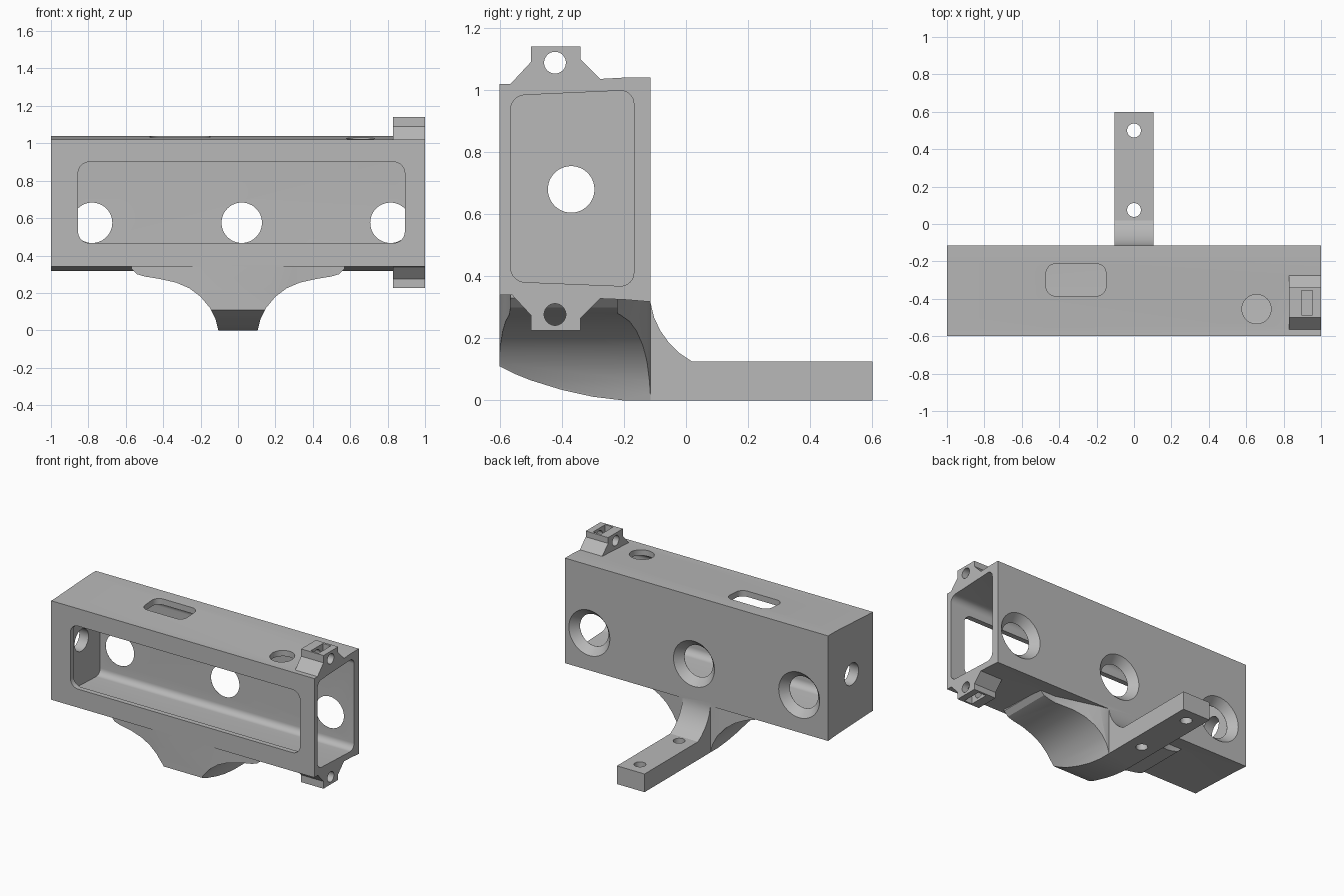
import bpy, bmesh, math
from mathutils import Vector

if "Cube" in bpy.data.objects:
    bpy.data.objects.remove(bpy.data.objects["Cube"], do_unlink=True)

grey = bpy.data.materials.new("plain grey")
grey.use_nodes = True
grey.diffuse_color = (0.48, 0.48, 0.48, 1)
grey.node_tree.nodes["Principled BSDF"].inputs["Base Color"].default_value = (0.48, 0.48, 0.48, 1)


def place(axis, a, b, depth):
    """Put a 2D profile point at a depth along the named axis."""
    return {"x": (depth, a, b), "y": (a, depth, b), "z": (a, b, depth)}[axis]


def loft(name, axis, first, last, lo, hi):
    """Join two matching outlines into a closed solid."""
    bm = bmesh.new()
    start = [bm.verts.new(place(axis, *p, lo)) for p in first]
    end = [bm.verts.new(place(axis, *p, hi)) for p in last]
    bm.faces.new(start)
    bm.faces.new(end)
    n = len(start)
    for i in range(n):
        j = (i + 1) % n
        bm.faces.new((start[i], start[j], end[j], end[i]))
    bmesh.ops.recalc_face_normals(bm, faces=bm.faces)
    mesh = bpy.data.meshes.new(name)
    bm.to_mesh(mesh)
    bm.free()
    mesh.materials.append(grey)
    obj = bpy.data.objects.new(name, mesh)
    bpy.context.collection.objects.link(obj)
    return obj


def prism(name, axis, points, lo, hi):
    return loft(name, axis, points, points, lo, hi)


def circle(a, b, r, n=48):
    return [(a + r * math.cos(math.tau * i / n), b + r * math.sin(math.tau * i / n))
            for i in range(n)]


def rect(a0, a1, b0, b1):
    return [(a0, b0), (a1, b0), (a1, b1), (a0, b1)]


def rounded(points, r, steps=8):
    """Round every corner of an outline with an arc."""
    out = []
    weight = math.sqrt(0.5)
    for i, p in enumerate(points):
        p = Vector(p)
        a = p + (Vector(points[i - 1]) - p).normalized() * r
        b = p + (Vector(points[(i + 1) % len(points)]) - p).normalized() * r
        for k in range(steps + 1):
            t = k / steps
            w = ((1 - t) ** 2, 2 * t * (1 - t) * weight, t * t)
            out.append(tuple((a * w[0] + p * w[1] + b * w[2]) / sum(w)))
    return out


def mirrored(half):
    """Complete an outline that is symmetric about the first coordinate."""
    return half + [(-a, b) for a, b in reversed(half)]


def combine(target, parts, operation):
    """Apply booleans to the target and remove the helper solids."""
    for part in parts:
        mod = target.modifiers.new(operation, "BOOLEAN")
        mod.operation = operation
        mod.solver = "EXACT"
        mod.object = part
        part.hide_render = True
    graph = bpy.context.evaluated_depsgraph_get()
    graph.update()
    mesh = bpy.data.meshes.new_from_object(target.evaluated_get(graph))
    target.modifiers.clear()
    target.data = mesh
    for part in parts:
        bpy.data.objects.remove(part, do_unlink=True)


# Flared bracket under the box: front outline trimmed by plan and side outlines
flare = [(0.105, 0), (0.12, 0.06), (0.15, 0.12), (0.2, 0.18), (0.26, 0.225),
         (0.33, 0.255), (0.42, 0.275), (0.5, 0.288), (0.54, 0.3), (0.57, 0.33), (0.57, 0.352)]
bracket = prism("bracket", "y", mirrored(flare), -0.7, 0)
plan = [(0.18, -0.6), (0.3, -0.585), (0.42, -0.57), (0.6, -0.565), (0.6, -0.22),
        (0.45, -0.22), (0.26, -0.16), (0.17, -0.13), (0.11, -0.115)]
belly = [(-0.6, 0.11), (-0.55, 0.085), (-0.5, 0.065), (-0.4, 0.034), (-0.3, 0.012),
         (-0.2, 0), (-0.1, 0), (-0.1, 0.345), (-0.6, 0.352)]
combine(bracket, [prism("bracket_plan", "z", mirrored(plan), -0.1, 0.5),
                  prism("bracket_side", "x", belly, -0.8, 0.8)], "INTERSECT")

# Rear arm with a curved root
arm_side = [(-0.2, 0), (0.6, 0), (0.6, 0.125), (0.02, 0.125), (-0.02, 0.152), (-0.055, 0.186),
            (-0.083, 0.225), (-0.103, 0.268), (-0.115, 0.318), (-0.15, 0.34), (-0.2, 0.34)]
arm = prism("arm", "x", arm_side, -0.105, 0.105)

# Screw lugs above and below the open end
lug = [(-0.565, 1.0), (-0.565, 1.02), (-0.5, 1.09), (-0.5, 1.14), (-0.34, 1.14),
       (-0.34, 1.1), (-0.275, 1.035), (-0.275, 1.0)]
flip = 1.365
lugs = [prism("upper_lug", "x", lug, 0.83, 1),
        prism("lower_lug", "x", [(y, flip - z) for y, z in lug], 0.83, 1)]

# Main box
section = [(-0.6, 0.34), (-0.565, 0.34), (-0.2, 0.325), (-0.115, 0.318),
           (-0.115, 1.04), (-0.2, 1.04), (-0.565, 1.02), (-0.6, 1.02)]
body = prism("holder_body", "x", section, -1, 1)
combine(body, [bracket, arm] + lugs, "UNION")

# Cavity, front window, and top openings
cavity = [(-0.565, 0.383), (-0.168, 0.367), (-0.168, 1.0), (-0.565, 0.982)]
cutters = [
    prism("cavity", "x", rounded(cavity, 0.045), -0.93, 1.1),
    prism("window", "y", rounded(rect(-0.855, 0.892, 0.467, 0.9), 0.06), -0.7, -0.5),
    prism("top_slot", "z", rounded(rect(-0.47, -0.15, -0.385, -0.213), 0.05), 0.9, 1.2),
    prism("top_hole", "z", circle(0.655, -0.455, 0.078), 0.9, 1.2),
    prism("end_hole", "x", circle(-0.37, 0.68, 0.075), -1.1, -0.8),
]
# Countersunk holes through the back wall
for x in (-0.78, 0.02, 0.815):
    cutters.append(prism("back_hole", "y", circle(x, 0.575, 0.108), -0.3, -0.05))
    cutters.append(loft("countersink", "y", circle(x, 0.575, 0.108),
                        circle(x, 0.575, 0.165), -0.167, -0.105))
# Arm bolt holes
for y in (0.075, 0.5):
    cutters.append(prism("arm_hole", "z", circle(0, y, 0.037), -0.1, 0.3))
# Lug screw holes and nut pockets
for z, lo, hi in ((1.088, 1.045, 1.2), (flip - 1.088, 0.15, flip - 1.045)):
    cutters.append(prism("lug_hole", "x", circle(-0.422, z, 0.035), 0.8, 1.1))
    cutters.append(prism("nut_pocket", "z", rect(0.895, 0.955, -0.487, -0.355), lo, hi))
combine(body, cutters, "DIFFERENCE")

bpy.ops.object.select_all(action="DESELECT")
body.select_set(True)
bpy.context.view_layer.objects.active = body
bpy.ops.object.shade_smooth_by_angle(angle=math.radians(25))
